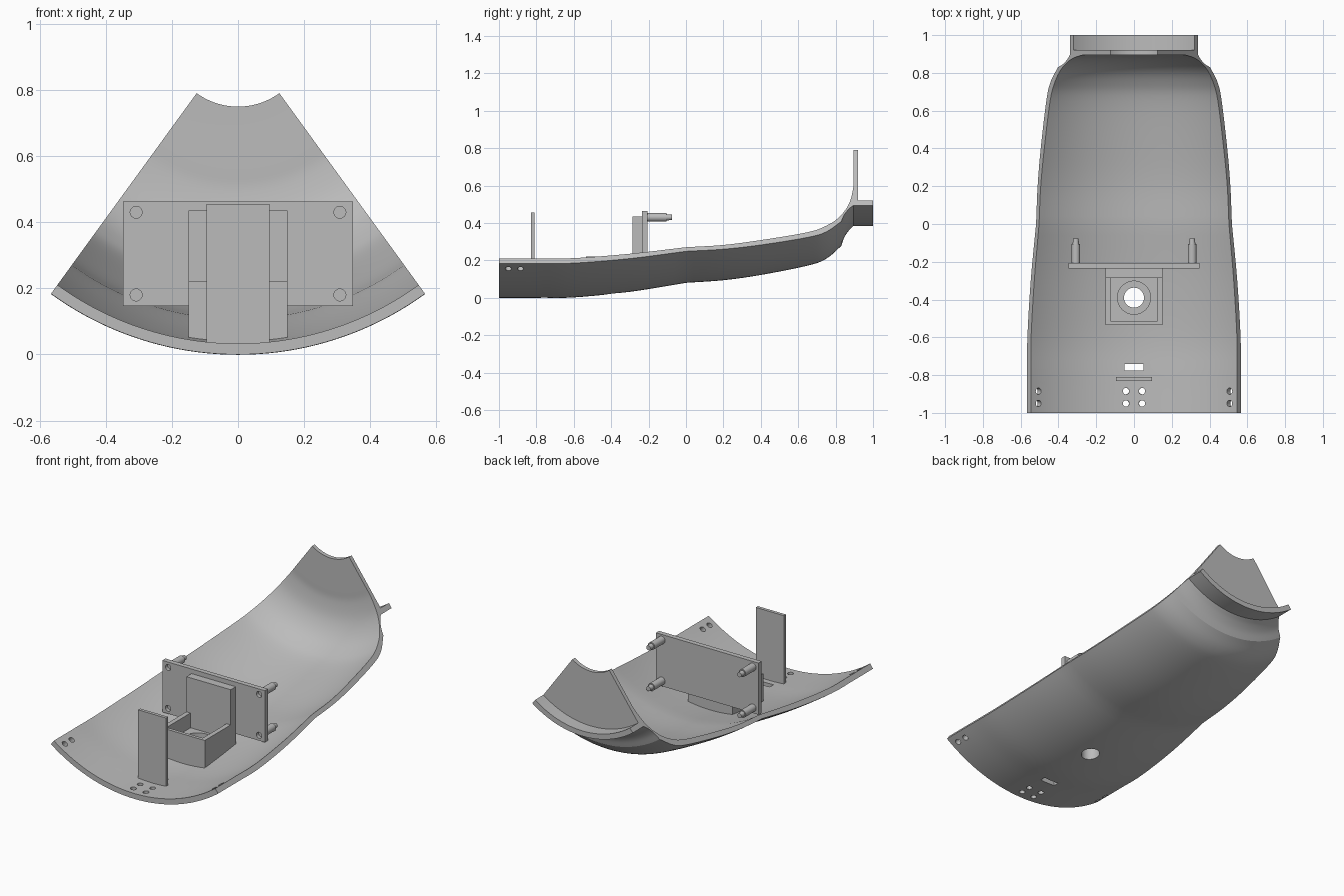
import bpy, bmesh
from math import sin, cos, radians, pi
from mathutils import Matrix, Vector

if "Cube" in bpy.data.objects:
    bpy.data.objects.remove(bpy.data.objects["Cube"], do_unlink=True)

AXIS = 0.962      # height of the axis the shell is swept around
HALF = 36         # half angle of the shell sector

grey = bpy.data.materials.new("plain_grey")
grey.use_nodes = True
colour = (0.5, 0.5, 0.5, 1)
grey.diffuse_color = colour
grey.node_tree.nodes["Principled BSDF"].inputs["Base Color"].default_value = colour


def finish(bm, name):
    bmesh.ops.recalc_face_normals(bm, faces=bm.faces)
    mesh = bpy.data.meshes.new(name)
    bm.to_mesh(mesh)
    bm.free()
    mesh.materials.append(grey)
    obj = bpy.data.objects.new(name, mesh)
    bpy.context.collection.objects.link(obj)
    return obj


def box(name, x, y, z):
    """Box from (low, high) pairs."""
    bm = bmesh.new()
    bmesh.ops.create_cube(bm, size=1)
    for v in bm.verts:
        v.co = Vector([(a + b) / 2 + c * (b - a) for c, (a, b) in zip(v.co, (x, y, z))])
    return finish(bm, name)


def rod(name, centre, radius, length, axis="Z", angle=0, top=None):
    bm = bmesh.new()
    bmesh.ops.create_cone(bm, cap_ends=True, segments=32, radius1=radius,
                          radius2=radius if top is None else top, depth=length)
    turn = Matrix.Rotation(-pi / 2, 4, "X") if axis == "Y" else Matrix.Rotation(angle, 4, "Y")
    bmesh.ops.transform(bm, matrix=Matrix.Translation(centre) @ turn, verts=bm.verts)
    return finish(bm, name)


def spline(points, steps=5):
    """Smooth curve through the points, without the last one."""
    pts = [Vector(p) for p in points]
    pts = [2 * pts[0] - pts[1]] + pts + [2 * pts[-1] - pts[-2]]
    out = []
    for a, b, c, d in zip(pts, pts[1:], pts[2:], pts[3:]):
        for i in range(steps):
            t = i / steps
            out.append(b + (c - a) * t / 2 + (2 * a - 5 * b + 4 * c - d) * t * t / 2
                       + (3 * b - a - 3 * c + d) * t ** 3 / 2)
    return out


def sector(name, profile, half, steps=40):
    """Sweep a closed (y, radius) profile around the axis."""
    bm = bmesh.new()
    rings = []
    for i in range(steps + 1):
        a = radians(half) * (2 * i / steps - 1)
        rings.append([bm.verts.new((r * sin(a), y, AXIS - r * cos(a))) for y, r in profile])
    for p, q in zip(rings, rings[1:]):
        for j in range(len(p)):
            bm.faces.new((p[j - 1], p[j], q[j], q[j - 1]))
    bm.faces.new(rings[0])
    bm.faces.new(rings[-1])
    return finish(bm, name)


def boolean(obj, tools, operation="DIFFERENCE"):
    bpy.context.view_layer.objects.active = obj
    for tool in tools:
        tool.hide_render = True
        mod = obj.modifiers.new("cut", "BOOLEAN")
        mod.operation, mod.solver, mod.object = operation, "EXACT", tool
        bpy.ops.object.modifier_apply(modifier=mod.name)


def smooth(obj, angle=25):
    bpy.ops.object.select_all(action="DESELECT")
    obj.select_set(True)
    bpy.context.view_layer.objects.active = obj
    bpy.ops.object.shade_smooth_by_angle(angle=radians(angle))


# Shell: curved wall, end plate and rear lip in one profile
inner = (spline([(-1, .929), (-.8, .929), (-.6, .927), (-.3, .898), (0, .855)])
         + spline([(0, .855), (.2, .84), (.4, .808), (.65, .756), (.75, .713),
                   (.82, .655), (.87, .571), (.893, .472), (.895, .4)])
         + [Vector((.895, .4)), Vector((.895, .2126))])
outer = (spline([(-1, .962), (-.8, .962), (-.6, .96), (-.3, .93), (0, .882)])
         + spline([(0, .882), (.2, .868), (.4, .84), (.65, .79), (.75, .753), (.83, .685)])
         + spline([(.83, .685), (.846, .64), (.87, .603), (.895, .578)])
         + [Vector((.895, .578)), Vector((1, .578)), Vector((1, .546)),
            Vector((.92, .546)), Vector((.92, .2126))])
shell = sector("shell", outer + inner[::-1], HALF)

# Solid that trims fittings to the shell floor
floor_line = [Vector((y, r + .012)) for y, r in inner if y < .5]
trim = sector("trim_solid", floor_line + [Vector((.5, .05)), Vector((-1, .05))], 70, 60)

# Holes through the shell
outlet = rod("outlet_cutter", (0, -.39, .1), .053, .5)
cutters = [outlet, box("slot_cutter", (-.05, .05), (-.775, -.74), (-.1, .2))]
for y in (-.885, -.95):
    for side in (-1, 1):
        for a in (radians(2.6) * side, radians(33) * side):
            at = (.945 * sin(a), y, AXIS - .945 * cos(a))
            cutters.append(rod("hole_cutter", at, .017, .2, angle=-a))
boolean(shell, cutters)
smooth(shell)

# Upright front tab
tab = box("front_tab", (-.095, .095), (-.83, -.81), (-.1, .455))
boolean(tab, [trim], "INTERSECT")

# Open tray with a stepped round outlet
tray = box("tray", (-.15, .15), (-.535, -.28), (-.1, .22))
boolean(tray, [trim], "INTERSECT")
tray_tools = [box("cavity_cutter", (-.122, .122), (-.515, -.2), (.13, .5)),
              rod("recess_cutter", (0, -.39, .2), .088, .2)]
boolean(tray, tray_tools + [outlet])
smooth(tray)

# Tall back support behind the tray
support = box("back_support", (-.15, .15), (-.285, -.235), (-.1, .435))
boolean(support, [trim], "INTERSECT")

# Mounting plate with four screw holes and standoffs
plate = box("mounting_plate", (-.347, .347), (-.236, -.206), (.147, .463))
corners = [(x, z) for x in (-.308, .308) for z in (.18, .43)]
screws = [rod("screw_cutter", (x, -.23, z), .018, .03, "Y") for x, z in corners]
boolean(plate, screws)
smooth(plate)
for x, z in corners:
    smooth(rod("standoff", (x, -.157, z), .023, .104, "Y"))
    smooth(rod("standoff_pin", (x, -.091, z), .017, .03, "Y", top=.014))

# Remove helpers
for tool in cutters + tray_tools + screws + [trim]:
    bpy.data.objects.remove(tool, do_unlink=True)
